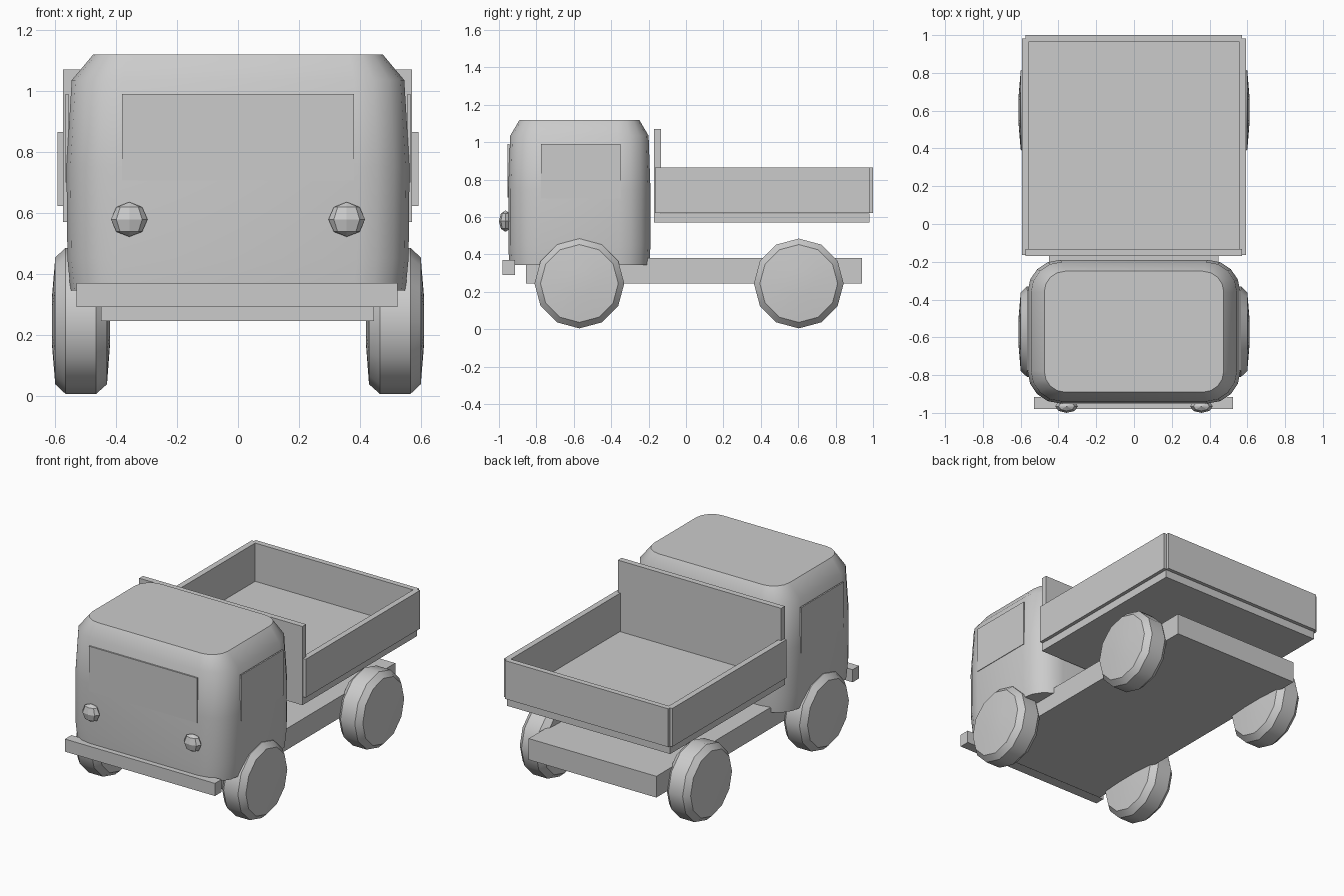
import bpy, bmesh, math

if "Cube" in bpy.data.objects:
    bpy.data.objects.remove(bpy.data.objects["Cube"])

grey = bpy.data.materials.new("plain_grey")
grey.diffuse_color = (0.6, 0.6, 0.6, 1)
grey.use_nodes = True
grey.node_tree.nodes["Principled BSDF"].inputs["Base Color"].default_value = grey.diffuse_color


def finish(name, bm, smooth=None):
    bmesh.ops.recalc_face_normals(bm, faces=bm.faces)
    me = bpy.data.meshes.new(name)
    bm.to_mesh(me)
    bm.free()
    me.materials.append(grey)
    ob = bpy.data.objects.new(name, me)
    bpy.context.collection.objects.link(ob)
    if smooth:
        bpy.ops.object.select_all(action='DESELECT')
        ob.select_set(True)
        bpy.context.view_layer.objects.active = ob
        bpy.ops.object.shade_smooth_by_angle(angle=math.radians(smooth))
    return ob


def box(name, x, y, z):
    """Box from (min, max) pairs."""
    bm = bmesh.new()
    bmesh.ops.create_cube(bm, size=1)
    for v in bm.verts:
        v.co = [r[0] if c < 0 else r[1] for c, r in zip(v.co, (x, y, z))]
    return finish(name, bm)


def loft(name, rings, smooth):
    """Skin a list of equal-length point rings and cap both ends."""
    bm = bmesh.new()
    loops = [[bm.verts.new(p) for p in ring] for ring in rings]
    n = len(loops[0])
    for a, b in zip(loops, loops[1:]):
        for i in range(n):
            j = (i + 1) % n
            bm.faces.new((a[i], a[j], b[j], b[i]))
    bm.faces.new(loops[0])
    bm.faces.new(loops[-1])
    return finish(name, bm, smooth)


def rounded_ring(hx, hy, r, z, cy, seg=4):
    pts = []
    for q, (sx, sy) in enumerate(((1, 1), (-1, 1), (-1, -1), (1, -1))):
        for k in range(seg + 1):
            a = math.pi / 2 * (q + k / seg)
            pts.append((sx * (hx - r) + r * math.cos(a),
                        cy + sy * (hy - r) + r * math.sin(a), z))
    return pts


# Cab: rounded box with tapered walls and a sloped roof shoulder
cab_profile = [(0.55, 0.375, 0.17, 0.345), (0.56, 0.38, 0.17, 0.45),
               (0.563, 0.38, 0.17, 0.75), (0.546, 0.37, 0.165, 1.035),
               (0.475, 0.32, 0.11, 1.12)]
loft("cab", [rounded_ring(hx, hy, r, z, -0.57) for hx, hy, r, z in cab_profile], 42)

# Windows: thin plates on the cab
box("windshield", (-0.38, 0.38), (-0.954, -0.945), (0.705, 0.99))
for s, side in ((-1, "left"), (1, "right")):
    box(side + "_window", sorted((s * 0.557, s * 0.566)), (-0.775, -0.35), (0.70, 0.99))

# Chassis and bumper
box("chassis", (-0.45, 0.447), (-0.855, 0.94), (0.245, 0.38))
box("bumper", (-0.53, 0.524), (-0.98, -0.915), (0.29, 0.37))

# Cargo bed: floor, headboard, side walls and tailgate
box("bed_floor", (-0.575, 0.572), (-0.17, 0.98), (0.57, 0.62))
box("headboard", (-0.575, 0.572), (-0.17, -0.133), (0.61, 1.07))
for s, side in ((-1, "left"), (1, "right")):
    box(side + "_bed_wall", sorted((s * 0.555, s * 0.592)), (-0.165, 0.983), (0.622, 0.865))
box("tailgate", (-0.575, 0.572), (0.965, 1.0), (0.622, 0.865))

# Headlights: squashed low-poly balls
for s, side in ((-1, "left"), (1, "right")):
    bm = bmesh.new()
    bmesh.ops.create_uvsphere(bm, u_segments=8, v_segments=4, radius=1)
    for v in bm.verts:
        v.co = (s * 0.357 + v.co.x * 0.06, -0.965 + v.co.y * 0.035, 0.578 + v.co.z * 0.057)
    finish(side + "_headlight", bm)

# Wheels: twelve-sided tyres with bevelled rims and a slightly domed face
wheel_profile = [(0.42, 0.075), (0.43, 0.208), (0.466, 0.24),
                 (0.566, 0.24), (0.60, 0.208), (0.611, 0.075)]
for s, side in ((-1, "left"), (1, "right")):
    for end, cy in (("front", -0.57), ("rear", 0.603)):
        rings = [[(s * x, cy + r * math.sin(math.tau * k / 12),
                   0.245 + r * math.cos(math.tau * k / 12)) for k in range(12)]
                 for x, r in wheel_profile]
        loft(f"{end}_{side}_wheel", rings, 35)
